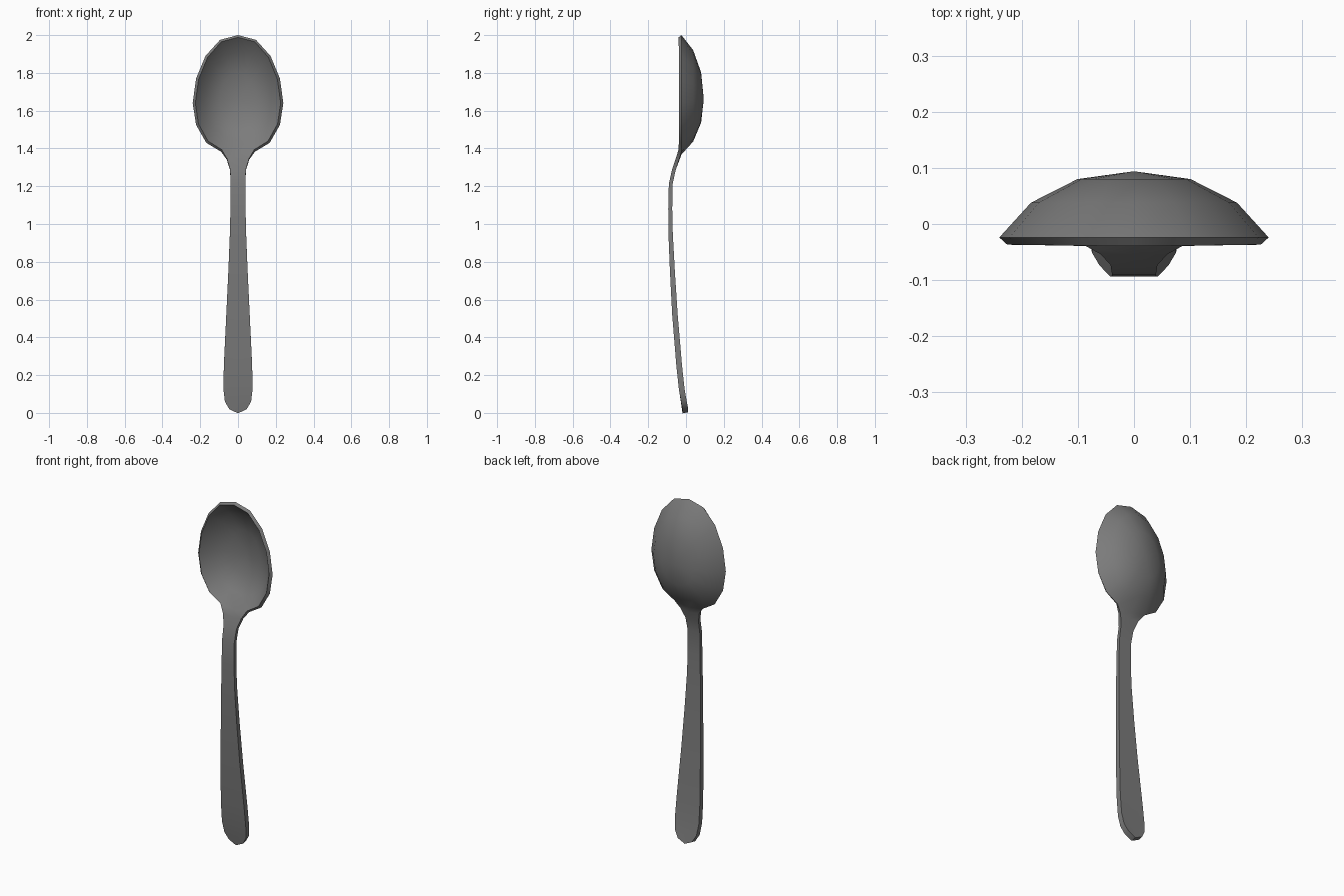
import bpy, bmesh, math

if "Cube" in bpy.data.objects:
    bpy.data.objects.remove(bpy.data.objects["Cube"])

bm = bmesh.new()
thickness = {}          # vertex index -> wall thickness


def vert(x, y, z, t):
    v = bm.verts.new((x, y, z))
    thickness[len(thickness)] = t
    return v


def face(*vs):
    f = bm.faces.new(vs)
    f.normal_update()
    if f.normal.y < 0:
        f.normal_flip()


# Bowl: half outline (x, z) mirrored, then shrunk in rings toward the back
half = [(0, 2.0), (0.095, 1.975), (0.172, 1.89), (0.222, 1.77), (0.24, 1.64),
        (0.222, 1.525), (0.168, 1.43), (0.09, 1.383), (0, 1.368)]
outline = half + [(-x, z) for x, z in half[-2:0:-1]]
CZ = 1.66
rings = []
for s, y, t in [(1, -0.024, 0.019), (0.765, 0.038, 0.014), (0.42, 0.08, 0.014)]:
    rings.append([vert(x * s, y, CZ + (z - CZ) * s, t) for x, z in outline])
n = len(outline)
for a, b in zip(rings, rings[1:]):
    for i in range(n):
        j = (i + 1) % n
        face(a[i], a[j], b[j], b[i])
centre = vert(0, 0.094, CZ, 0.014)
for i in range(n):
    face(rings[-1][i], rings[-1][(i + 1) % n], centre)

# Neck and handle: rows of (half width, back y, side z, centre z, thickness)
rows = [(0.06, -0.036, 1.342, 1.335, 0.019), (0.042, -0.055, 1.285, 1.285, 0.019),
        (0.039, -0.071, 1.21, 1.21, 0.02), (0.04, -0.073, 1.08, 1.08, 0.021),
        (0.043, -0.07, 0.95, 0.95, 0.023), (0.051, -0.059, 0.75, 0.75, 0.026),
        (0.062, -0.044, 0.52, 0.52, 0.029), (0.075, -0.021, 0.25, 0.25, 0.03),
        (0.077, -0.008, 0.13, 0.13, 0.03), (0.069, 0.003, 0.065, 0.06, 0.03),
        (0.045, 0.011, 0.025, 0.003, 0.03)]
prev = [rings[0][9], rings[0][8], rings[0][7]]
for w, y, zs, zc, t in rows:
    row = [vert(-w, y, zs, t), vert(0, y, zc, t), vert(w, y, zs, t)]
    for k in range(2):
        face(prev[k], prev[k + 1], row[k + 1], row[k])
    prev = row

mesh = bpy.data.meshes.new("spoon")
bm.to_mesh(mesh)
bm.free()
spoon = bpy.data.objects.new("spoon", mesh)
bpy.context.collection.objects.link(spoon)

# Dark metal colour
metal = bpy.data.materials.new("dark_metal")
metal.diffuse_color = (0.2, 0.2, 0.2, 1)
metal.use_nodes = True
metal.node_tree.nodes["Principled BSDF"].inputs["Base Color"].default_value = metal.diffuse_color
mesh.materials.append(metal)

# Wall thickness, varied from the thin bowl to the thicker handle
T = 0.03
group = spoon.vertex_groups.new(name="thickness")
for i, t in thickness.items():
    group.add([i], t / T, 'REPLACE')
solid = spoon.modifiers.new("wall", 'SOLIDIFY')
solid.thickness = T
solid.offset = -1
solid.vertex_group = "thickness"

bpy.context.view_layer.objects.active = spoon
spoon.select_set(True)
bpy.ops.object.modifier_apply(modifier="wall")
bpy.ops.object.shade_smooth_by_angle(angle=math.radians(45))
